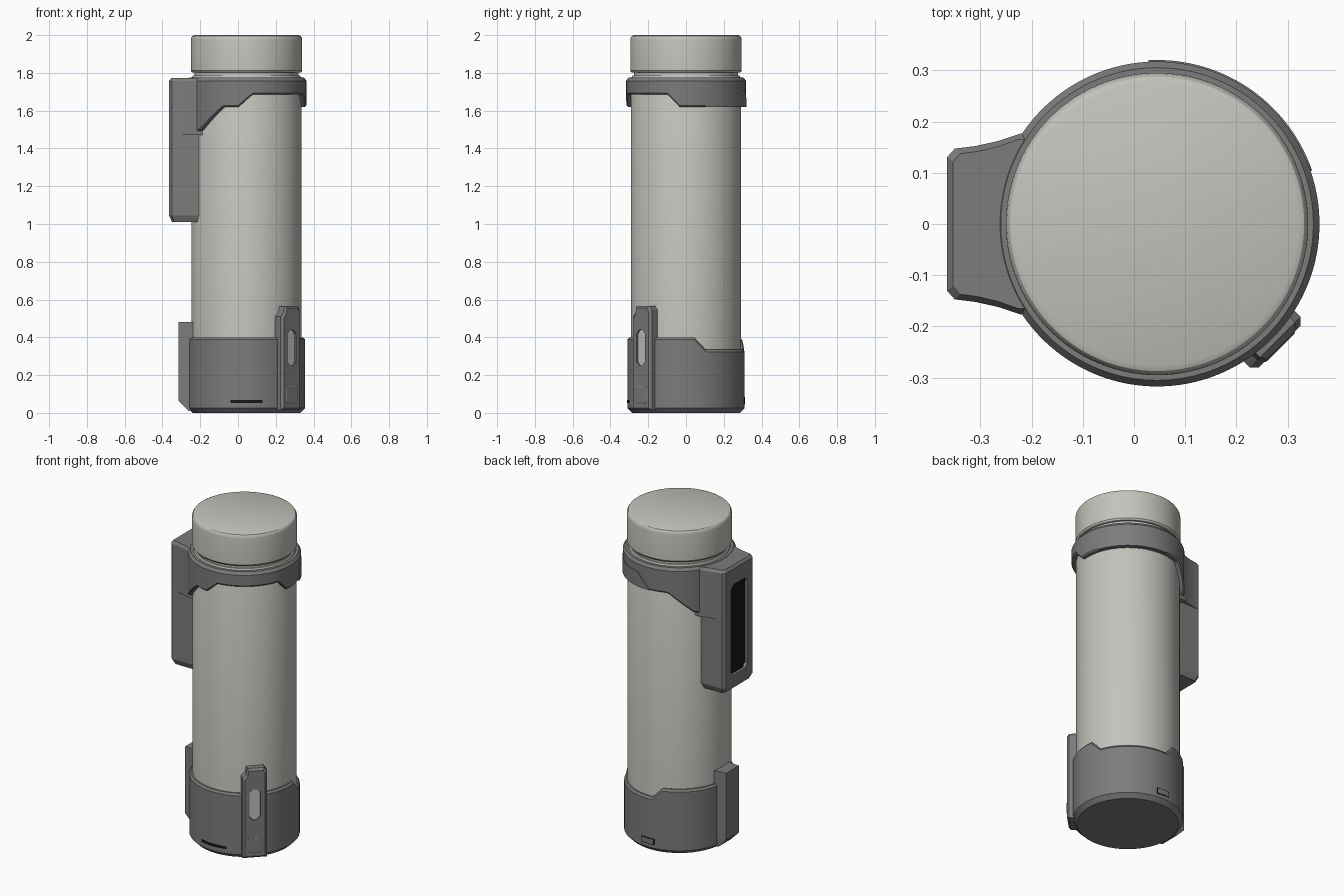
import bpy, bmesh
from math import sin, cos, radians
from mathutils import Matrix, Vector

cube = bpy.data.objects.get("Cube")
if cube:
    bpy.data.objects.remove(cube, do_unlink=True)

AXIS = Vector((0.045, 0, 0))   # centre line of the bottle


def material(name, rgb):
    m = bpy.data.materials.new(name)
    m.use_nodes = True
    m.diffuse_color = (*rgb, 1)
    m.node_tree.nodes["Principled BSDF"].inputs["Base Color"].default_value = (*rgb, 1)
    return m


LIGHT = material("warm light grey", (0.55, 0.55, 0.51))
DARK = material("dark grey", (0.2, 0.2, 0.2))
BLACK = material("black", (0.008, 0.008, 0.008))


def finish(name, bm, mat, smooth=False):
    bmesh.ops.remove_doubles(bm, verts=bm.verts, dist=1e-5)
    bmesh.ops.recalc_face_normals(bm, faces=bm.faces)
    me = bpy.data.meshes.new(name)
    bm.to_mesh(me)
    bm.free()
    me.materials.append(mat)
    ob = bpy.data.objects.new(name, me)
    bpy.context.collection.objects.link(ob)
    if smooth:
        bpy.ops.object.select_all(action="DESELECT")
        ob.select_set(True)
        bpy.context.view_layer.objects.active = ob
        bpy.ops.object.shade_smooth_by_angle(angle=radians(30))
    return ob


def skin(bm, rings, closed):
    """Join successive rings of vertices with quads."""
    n = len(rings[0])
    pairs = list(zip(rings, rings[1:]))
    if closed:
        pairs.append((rings[-1], rings[0]))
    for a, b in pairs:
        for i in range(n):
            j = (i + 1) % n
            bm.faces.new((a[i], a[j], b[j], b[i]))
    if not closed:
        bm.faces.new(rings[0])
        bm.faces.new(rings[-1])


def sweep(name, profile, mat, start=0, end=360, step=2):
    """Turn profile(angle) -> [(radius, z)] about the bottle axis."""
    full = end - start == 360
    count = max(1, round((end - start) / step))
    bm = bmesh.new()
    rings = []
    for k in range(count + (not full)):
        deg = start + (end - start) * k / count
        c, s = cos(radians(deg)), sin(radians(deg))
        rings.append([bm.verts.new(AXIS + Vector((r * c, r * s, z))) for r, z in profile(deg)])
    skin(bm, rings, full)
    return finish(name, bm, mat, True)


def loft(name, sections, mat, frame=Matrix()):
    """Stack (outline, height) sections into a solid."""
    bm = bmesh.new()
    rings = [[bm.verts.new(frame @ Vector((x, y, h))) for x, y in o] for o, h in sections]
    skin(bm, rings, False)
    return finish(name, bm, mat)


def shrink(outline, d):
    """Pull an outline in by about d on each side."""
    xs, ys = zip(*outline)
    cx, cy = (max(xs) + min(xs)) / 2, (max(ys) + min(ys)) / 2
    kx = 1 - 2 * d / (max(xs) - min(xs))
    ky = 1 - 2 * d / (max(ys) - min(ys))
    return [(cx + (x - cx) * kx, cy + (y - cy) * ky) for x, y in outline]


def facing(deg):
    """Frame whose z points outward at an angle and whose y points up."""
    c, s = cos(radians(deg)), sin(radians(deg))
    m = Matrix(((-s, 0, c), (c, 0, s), (0, 1, 0))).to_4x4()
    m.translation = AXIS
    return m


def chamfered(w, z0, z1, c):
    return [(-w + c, z0), (w - c, z0), (w, z0 + c), (w, z1 - c),
            (w - c, z1), (-w + c, z1), (-w, z1 - c), (-w, z0 + c)]


def carve(target, cutter):
    mod = target.modifiers.new("recess", "BOOLEAN")
    mod.operation, mod.solver, mod.object = "DIFFERENCE", "EXACT", cutter
    cutter.hide_render = True
    cutter.hide_viewport = True


def steps(keys, deg):
    """Linear interpolation through (angle, value) keys."""
    if deg <= keys[0][0]:
        return keys[0][1]
    for (a, u), (b, v) in zip(keys, keys[1:]):
        if deg <= b:
            return u + (v - u) * (deg - a) / (b - a)
    return keys[-1][1]


# Bottle, neck and cap
sweep("bottle_body", lambda d: [(0, 0.03), (0.292, 0.03), (0.292, 1.765), (0.284, 1.785), (0, 1.785)], LIGHT, step=3)
sweep("neck", lambda d: [(0, 1.77), (0.276, 1.77), (0.276, 1.81), (0, 1.81)], LIGHT, step=3)
sweep("cap", lambda d: [(0, 1.802), (0.288, 1.802), (0.295, 1.812), (0.295, 1.975),
                        (0.293, 1.986), (0.287, 1.995), (0.276, 2), (0, 2)], LIGHT, step=3)

# Base cup with a lowered section in its rim
RIM = [(8, 0.4), (20, 0.335), (95, 0.335), (107, 0.4)]


def base_profile(d):
    t = steps(RIM, d)
    return [(0, 0), (0.285, 0), (0.31, 0.025), (0.31, t - 0.012), (0.301, t), (0.28, t), (0.28, 0.04), (0, 0.04)]


sweep("base_cup", base_profile, DARK)


def arc(name, r, z0, top, mat, start, end):
    """Thin curved plate."""
    return sweep(name, lambda d: [(r - 0.008, z0), (r, z0), (r, top(d)), (r - 0.008, top(d))], mat, start, end)


arc("front_slot", 0.3115, 0.052, lambda d: 0.068, BLACK, -106, -74)
arc("port_outline", 0.3115, 0.045, lambda d: 0.083, BLACK, 82, 98)
arc("port_cover", 0.313, 0.05, lambda d: 0.078, DARK, 83, 97)

# Upper clamp with a stepped lower edge
EDGE = [(0, 1.62), (113, 1.62), (140, 1.5), (157, 1.47), (203, 1.47), (220, 1.5), (247, 1.62),
        (262, 1.62), (276, 1.685), (342, 1.685), (354, 1.62)]


def clamp_profile(d):
    b = steps(EDGE, d)
    return [(0.285, b), (0.31, b), (0.317, b + 0.008), (0.317, 1.758), (0.305, 1.775), (0.285, 1.775)]


sweep("upper_clamp", clamp_profile, DARK)
arc("clamp_panel", 0.32, 1.62, lambda d: steps([(19, 1.7), (22, 1.71), (78, 1.71), (93, 1.625)], d), DARK, 19, 93)

# Mount block on the right side
HALF = [(-0.365, 0.13), (-0.35, 0.147)]
FLARE = [(-0.31, 0.152), (-0.265, 0.162), (-0.22, 0.177), (-0.17, 0.177)]


def mirrored(half):
    return half + [(x, -y) for x, y in reversed(half)]


lower = mirrored(HALF + [(-0.17, 0.147)])
upper = mirrored(HALF + FLARE)
blocks = [
    loft("mount_lower", [(shrink(lower, 0.016), 1.01), (lower, 1.045), (lower, 1.475)], DARK),
    loft("mount_upper", [(upper, 1.47), (upper, 1.757), (shrink(upper, 0.012), 1.773)], DARK),
]
WEST = facing(180)
window = chamfered(0.08, 1.1, 1.66, 0.025)
window_cutter = loft("window_cutter", [(window, 0.39), (window, 0.45)], BLACK, WEST)
for block in blocks:
    carve(block, window_cutter)
loft("mount_window", [(shrink(window, -0.002), 0.385), (shrink(window, -0.002), 0.392)], BLACK, WEST)

# Front strip with a lit slot and a button
CORNER = facing(-45)
strip = [(-0.07, 0.015), (0.07, 0.015), (0.07, 0.545), (0.055, 0.567),
         (-0.042, 0.567), (-0.05, 0.53), (-0.07, 0.51)]
front_strip = loft("front_strip", [(strip, 0.27), (strip, 0.326), (shrink(strip, 0.012), 0.338)], DARK, CORNER)
slot = chamfered(0.031, 0.25, 0.44, 0.02)
carve(front_strip, loft("slot_cutter", [(slot, 0.328), (slot, 0.36)], DARK, CORNER))
loft("slot_lens", [(shrink(slot, 0.002), 0.322), (shrink(slot, 0.002), 0.331)], LIGHT, CORNER)
button = chamfered(0.042, 0.05, 0.142, 0.01)
loft("strip_button", [(button, 0.334), (button, 0.339), (shrink(button, 0.004), 0.341)], DARK, CORNER)

# Side rail on the base, sloped at the foot


def rail(outer):
    return [(-0.22, 0.07), (outer, 0.058), (outer, -0.065), (-0.22, -0.075)]


loft("side_rail", [(rail(-0.262), 0.01), (rail(-0.316), 0.065), (rail(-0.316), 0.48)], DARK)
